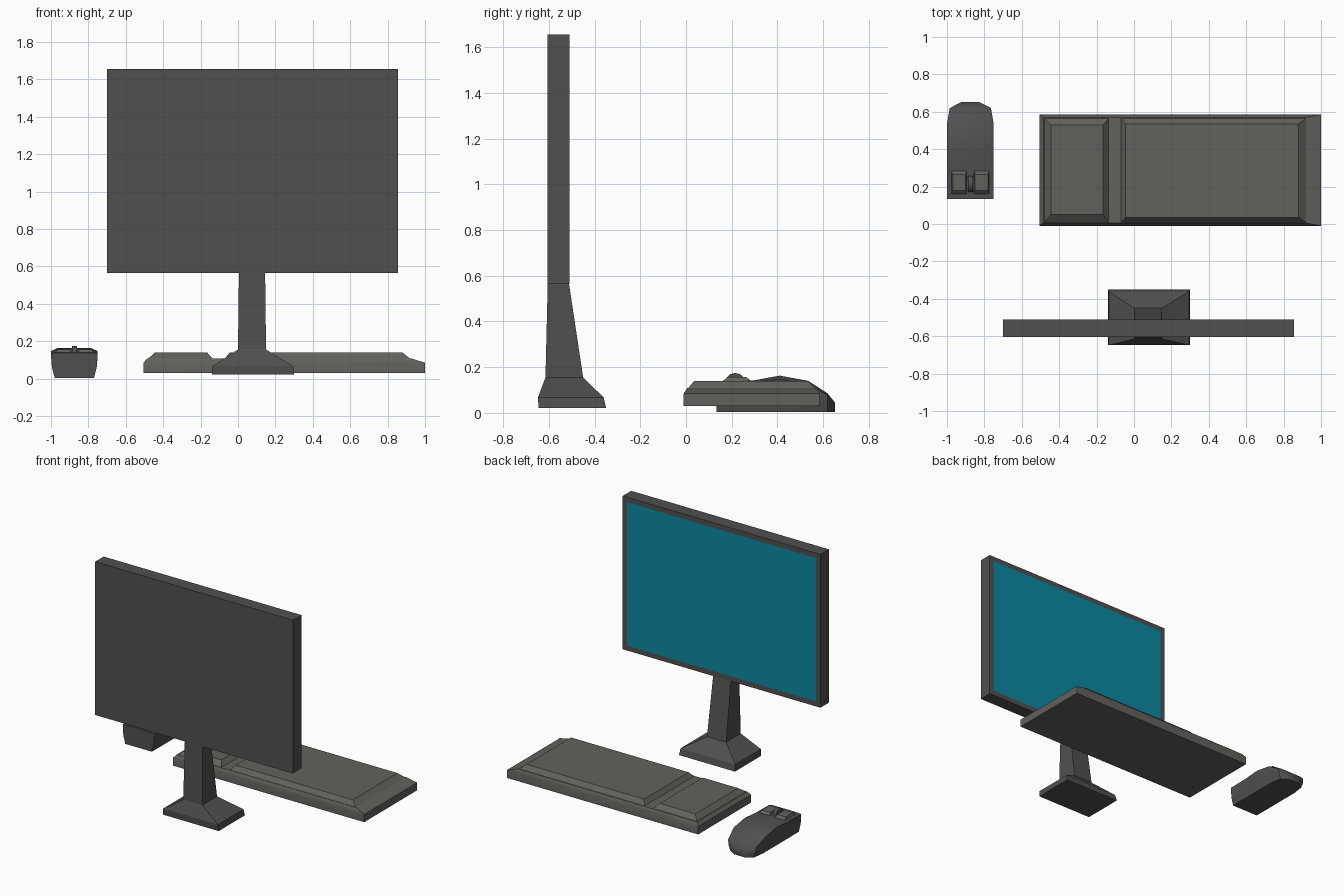
import bpy, bmesh, math
from mathutils import Matrix

if "Cube" in bpy.data.objects:
    bpy.data.objects.remove(bpy.data.objects["Cube"])


def material(name, rgb):
    m = bpy.data.materials.new(name)
    m.diffuse_color = (*rgb, 1)
    m.use_nodes = True
    m.node_tree.nodes["Principled BSDF"].inputs["Base Color"].default_value = m.diffuse_color
    return m


DARK = material("dark_plastic", (0.08, 0.08, 0.08))
WARM = material("warm_plastic", (0.125, 0.12, 0.11))
TEAL = material("screen_teal", (0.003, 0.25, 0.36))


def finish(name, bm, mats, smooth=None):
    bmesh.ops.recalc_face_normals(bm, faces=bm.faces[:])
    mesh = bpy.data.meshes.new(name)
    bm.to_mesh(mesh)
    bm.free()
    for m in mats:
        mesh.materials.append(m)
    ob = bpy.data.objects.new(name, mesh)
    bpy.context.collection.objects.link(ob)
    if smooth:
        bpy.ops.object.select_all(action='DESELECT')
        ob.select_set(True)
        bpy.context.view_layer.objects.active = ob
        bpy.ops.object.shade_smooth_by_angle(angle=math.radians(smooth))
    return ob


def skin(rings, cap_start=True):
    """Join equal-length rings of points into a closed skin."""
    bm = bmesh.new()
    loops = [[bm.verts.new(p) for p in r] for r in rings]
    for a, b in zip(loops, loops[1:]):
        n = len(a)
        for i in range(n):
            bm.faces.new((a[i], a[(i + 1) % n], b[(i + 1) % n], b[i]))
    if cap_start:
        bm.faces.new(loops[0][::-1])
    bm.faces.new(loops[-1])
    return bm


def rect(x0, x1, y0, y1, z):
    return [(x0, y0, z), (x1, y0, z), (x1, y1, z), (x0, y1, z)]


# Monitor with a bezel around the teal screen on its +y side
bm = skin([rect(-0.70, 0.855, -0.605, -0.51, z) for z in (0.565, 1.655)])
bm.normal_update()
front = max(bm.faces, key=lambda f: f.calc_center_median().y)
bmesh.ops.inset_region(bm, faces=[front], thickness=0.05)
front.material_index = 1
finish("monitor", bm, [DARK, TEAL])

# Stand: flared foot and tapering neck
finish("monitor_stand", skin([
    rect(-0.14, 0.30, -0.645, -0.35, 0.022),
    rect(-0.135, 0.295, -0.648, -0.36, 0.067),
    rect(0.0, 0.15, -0.615, -0.45, 0.155),
    rect(0.005, 0.145, -0.605, -0.512, 0.566)]), [DARK])

# Keyboard tray
finish("keyboard_body", skin([
    rect(-0.505, 1.0, -0.01, 0.585, 0.03),
    rect(-0.505, 1.0, -0.01, 0.585, 0.085),
    rect(-0.485, 0.925, 0.005, 0.57, 0.108)]), [WARM], 40)

# Raised main key block and number pad
for name, low, high in (
        ("main_key_block", (-0.07, 0.92, 0.008, 0.565), (-0.045, 0.88, 0.035, 0.535)),
        ("number_pad", (-0.48, -0.135, 0.008, 0.565), (-0.445, -0.165, 0.05, 0.53))):
    finish(name, skin([rect(*low, 0.107), rect(*high, 0.139)], False), [WARM], 30)

# Mouse body lofted from nose to tail: y, width scale, top height
MX = -0.875
rings = []
for y, s, top in ((0.133, 1, 0.138), (0.29, 1, 0.141), (0.41, 1, 0.163),
                  (0.535, 1, 0.140), (0.62, 0.88, 0.085), (0.652, 0.38, 0.045)):
    half = [(0.105, 0.003), (0.12, top * 0.45), (0.125, top * 0.9), (0.09, top)]
    if y < 0.3:
        half[2:] = [(0.125, top * 0.97), (0.108, top)]
    outline = half + [(-x, z) for x, z in reversed(half)]
    rings.append([(MX + x * s, y, z) for x, z in outline])
finish("mouse_body", skin(rings), [DARK], 40)

# Mouse buttons on either side of the wheel
for side, label in ((-1, "left"), (1, "right")):
    xs = sorted((MX + side * 0.018, MX + side * 0.102))
    finish(f"mouse_button_{label}", skin([
        rect(xs[0], xs[1], 0.155, 0.29, 0.134),
        rect(xs[0] + 0.008, xs[1] - 0.008, 0.18, 0.265, 0.156)]), [WARM])

# Scroll wheel
bm = bmesh.new()
bmesh.ops.create_cone(bm, cap_ends=True, segments=12, radius1=0.045, radius2=0.045,
                      depth=0.026, matrix=Matrix.Translation((MX, 0.215, 0.13))
                      @ Matrix.Rotation(math.pi / 2, 4, 'Y'))
finish("mouse_wheel", bm, [DARK], 40)
